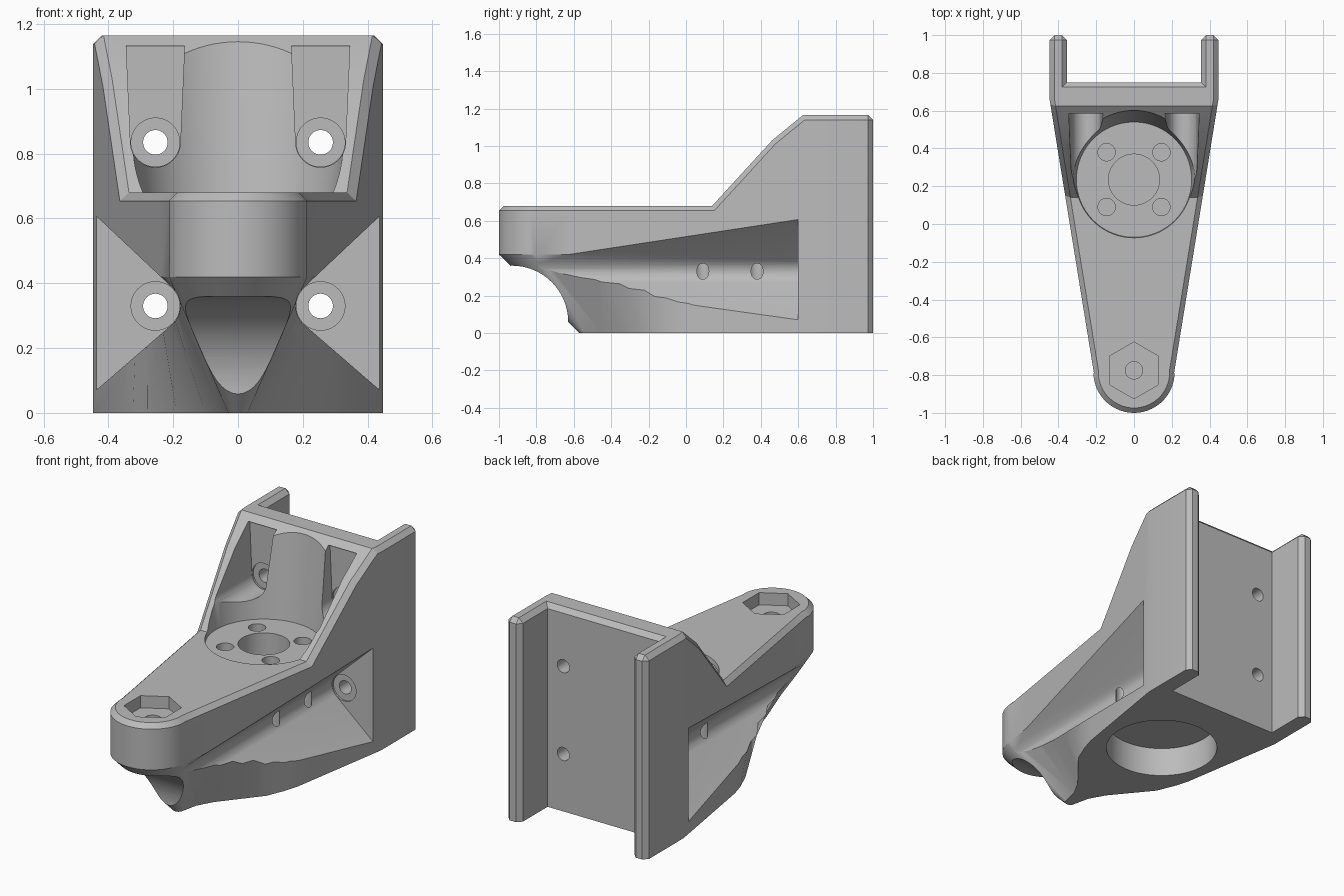
import bpy, bmesh, math
from mathutils import Vector, Matrix

old = bpy.data.objects.get("Cube")
if old:
    bpy.data.objects.remove(old)

grey = bpy.data.materials.new("plain grey")
grey.use_nodes = True
grey.diffuse_color = (0.5, 0.5, 0.5, 1)
grey.node_tree.nodes["Principled BSDF"].inputs["Base Color"].default_value = (0.5, 0.5, 0.5, 1)


def make(name, bm):
    bmesh.ops.recalc_face_normals(bm, faces=bm.faces)
    me = bpy.data.meshes.new(name)
    bm.to_mesh(me)
    bm.free()
    me.materials.append(grey)
    ob = bpy.data.objects.new(name, me)
    bpy.context.collection.objects.link(ob)
    return ob


def loft(name, rings):
    """Closed solid through rings with equal point counts."""
    bm = bmesh.new()
    rows = [[bm.verts.new(p) for p in r] for r in rings]
    n = len(rows[0])
    for a, b in zip(rows, rows[1:]):
        for i in range(n):
            j = (i + 1) % n
            bm.faces.new((a[i], a[j], b[j], b[i]))
    bm.faces.new(rows[0])
    bm.faces.new(rows[-1])
    return make(name, bm)


def hull(name, pts):
    bm = bmesh.new()
    for p in pts:
        bm.verts.new(p)
    res = bmesh.ops.convex_hull(bm, input=bm.verts)
    loose = [g for g in res["geom_interior"] if isinstance(g, bmesh.types.BMVert)]
    bmesh.ops.delete(bm, geom=loose, context="VERTS")
    return make(name, bm)


def rod(name, start, end, r1, r2=None, sides=48, turn=0):
    a, b = Vector(start), Vector(end)
    bm = bmesh.new()
    rot = (b - a).to_track_quat("Z", "Y").to_matrix().to_4x4()
    bmesh.ops.create_cone(bm, cap_ends=True, segments=sides, radius1=r1,
                          radius2=r1 if r2 is None else r2, depth=(b - a).length,
                          matrix=Matrix.Translation((a + b) / 2) @ rot @ Matrix.Rotation(turn, 4, "Z"))
    return make(name, bm)


def cut(body, cutter):
    mod = body.modifiers.new("cut", "BOOLEAN")
    mod.operation = "DIFFERENCE"
    mod.solver = "EXACT"
    mod.object = cutter
    bpy.context.view_layer.objects.active = body
    bpy.ops.object.modifier_apply(modifier=mod.name)
    bpy.data.objects.remove(cutter)


# Plan outlines: tapering arm with rounded nose, and narrow keel underneath
def taper(y):
    return 0.213 + (y + 0.785) * 0.162


def nose(r, yc, steps=14):
    return [(r * math.sin(t), yc - r * math.cos(t))
            for t in (math.pi / 2 * i / steps for i in range(steps))]


back = [(0.447, 0.66), (0.447, 1), (0.355, 1), (0.355, 0.75)]
arm = nose(0.215, -0.785) + [(taper(y), y) for y in (-0.785, -0.62, -0.5, -0.35, -0.2, -0.06, 0.05)] + back
keel = nose(0.03, -0.54) + [(0.03, -0.54), (0.05, -0.45), (0.1, -0.36), (0.19, -0.25),
                            (0.28, -0.14), (0.325, -0.03), (taper(0.05), 0.05)] + back


def ring(half, z):
    full = half + [(-x, y) for x, y in reversed(half) if x > 1e-6]
    return [(x, y, z) for x, y in full]


body = loft("motor_bracket", [ring(keel, 0), ring(arm, 0.42), ring(arm, 1.165)])

# Sloping top from the arm up to the back plate
side = [(-1.2, 0.68), (0.14, 0.68), (0.46, 1.03), (0.625, 1.165), (0.625, 1.4), (-1.2, 1.4)]
cut(body, loft("slope", [[(x, y, z) for y, z in side] for x in (-0.7, 0.7)]))

# Chamfer the top rim and the flange ends
bm = bmesh.new()
bm.from_mesh(body.data)
bmesh.ops.remove_doubles(bm, verts=bm.verts, dist=1e-5)
rim = []
for e in bm.edges:
    if len(e.link_faces) != 2:
        continue
    lo, hi = sorted(abs(f.normal.z) for f in e.link_faces)
    mid = (e.verts[0].co + e.verts[1].co) / 2
    upright = abs(e.verts[0].co.z - e.verts[1].co.z) > 0.2
    if (lo < 0.2 and hi > 0.5 and mid.z > 0.6) or (mid.y > 0.99 and upright):
        rim.append(e)
bmesh.ops.bevel(bm, geom=rim, offset=0.026, segments=1, affect="EDGES", clamp_overlap=False)
bmesh.ops.recalc_face_normals(bm, faces=bm.faces)
bm.to_mesh(body.data)
bm.free()

# Curved scoop under the nose
cut(body, rod("scoop", (-0.5, -0.93, 0.06), (0.5, -0.93, 0.06), 0.3, sides=96))

# Motor seat, shaft recess and lower cavity
MY = 0.235
cut(body, rod("seat", (0, MY, 0.655), (0, MY, 1.255), 0.305, 0.38, sides=96))
cut(body, rod("shaft_recess", (0, MY, 0.22), (0, MY, 0.8), 0.135))
cut(body, rod("lower_cavity", (0, MY, -0.1), (0, MY, 0.17), 0.302, sides=96))


# Screw pockets, counterbores and holes on both sides
def pocket(name, s, z, corners, y0):
    pts = [(0.255 + 0.077 * math.cos(t), z + 0.077 * math.sin(t))
           for t in (math.tau * i / 40 for i in range(40))] + corners
    return hull(name, [(s * x, y, h) for x, h in pts for y in (y0, 0.6)])


for s in (-1, 1):
    cut(body, pocket("upper_pocket", s, 0.835, [(0.165, 1.133), (0.345, 1.133)], 0.1))
    cut(body, pocket("lower_pocket", s, 0.33, [(0.6, 0.76), (0.6, -0.07)], -1.2))
    for z in (0.33, 0.835):
        cut(body, rod("counterbore", (s * 0.255, 0.5, z), (s * 0.255, 0.61, z), 0.075))
        cut(body, rod("screw_hole", (s * 0.255, 0.5, z), (s * 0.255, 0.9, z), 0.038, sides=32))
    for t in (-1, 1):
        p = (s * 0.145, MY + t * 0.145)
        cut(body, rod("motor_hole", (*p, 0.24), (*p, 0.8), 0.046, sides=32))

# Hexagonal nut recess in the nose with a small hole
cut(body, rod("nut_recess", (0, -0.775, 0.61), (0, -0.775, 0.8), 0.15, sides=6))
corner = max(body.data.vertices, key=lambda v: 0)
cut(body, rod("nut_hole", (0, -0.775, 0.42), (0, -0.775, 0.8), 0.046, sides=32))

for o in bpy.context.selected_objects:
    o.select_set(False)
body.select_set(True)
bpy.context.view_layer.objects.active = body
bpy.ops.object.shade_smooth_by_angle(angle=math.radians(25))
